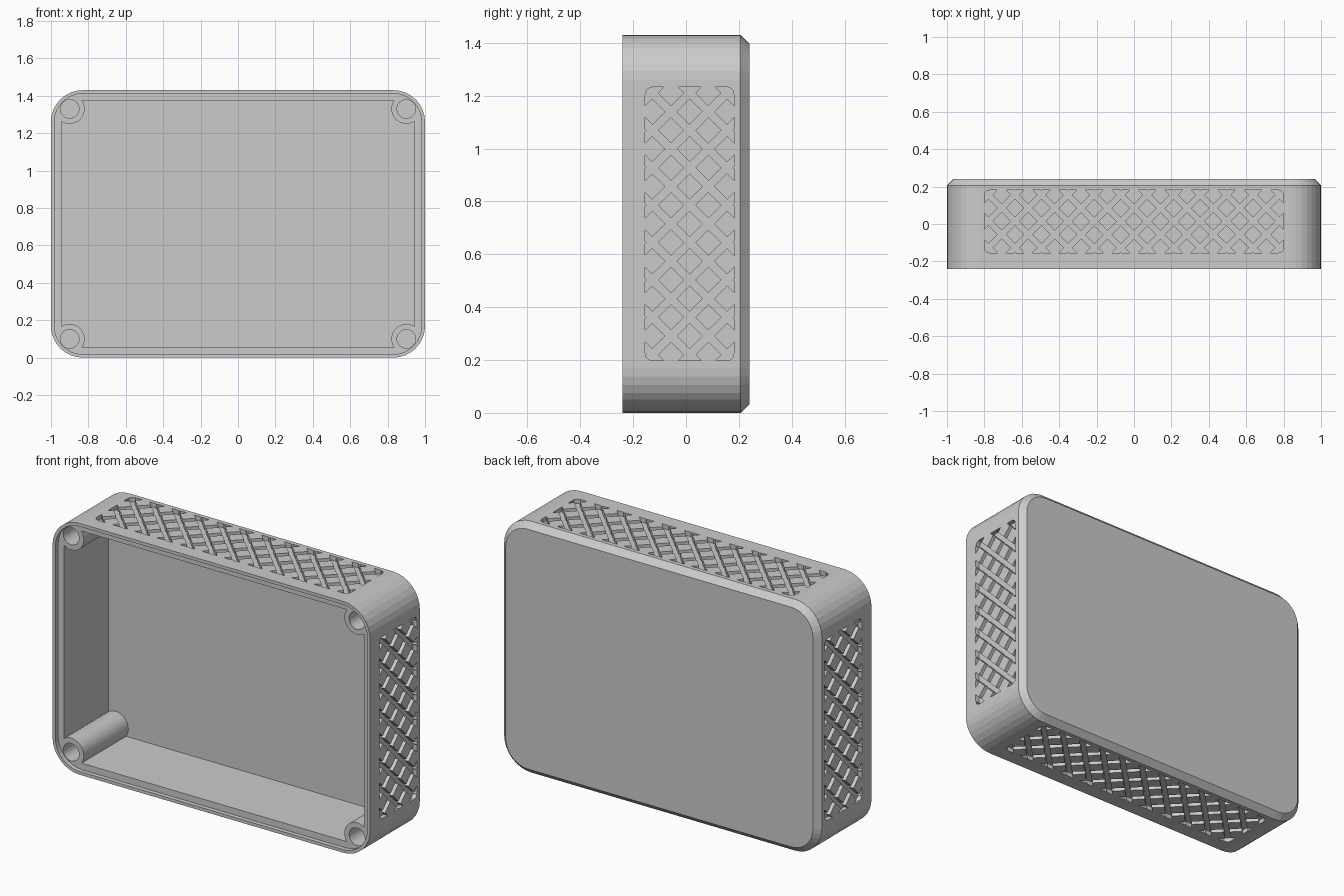
import bpy, bmesh, math
from mathutils import Vector

if "Cube" in bpy.data.objects:
    bpy.data.objects.remove(bpy.data.objects["Cube"])

H = 1.43            # height of the case
MID = H / 2
WALL = 0.055
PITCH = 0.1 / math.sqrt(2)   # half diagonal of one lattice cell
Y_AXIS = (Vector((1, 0, 0)), Vector((0, 0, 1)), Vector((0, 1, 0)), Vector((0, 0, MID)))


def arc(cx, cy, r, a0, a1, n):
    return [(cx + r * math.cos(math.radians(a0 + (a1 - a0) * i / n)),
             cy + r * math.sin(math.radians(a0 + (a1 - a0) * i / n))) for i in range(n + 1)]


def rounded(hx, hy, r, n=8):
    pts = []
    for k, (sx, sy) in enumerate(((1, 1), (-1, 1), (-1, -1), (1, -1))):
        pts += arc(sx * (hx - r), sy * (hy - r), r, 90 * k, 90 * k + 90, n)
    return pts


def solids(name, lofts, frame=Y_AXIS):
    """Each loft is a list of (2D profile, height) rings joined into a closed solid."""
    u, v, w, o = frame
    bm = bmesh.new()
    for loft in lofts:
        rings = [[bm.verts.new(o + u * a + v * b + w * h) for a, b in pts] for pts, h in loft]
        n = len(rings[0])
        for r0, r1 in zip(rings, rings[1:]):
            for i in range(n):
                bm.faces.new((r0[i], r0[(i + 1) % n], r1[(i + 1) % n], r1[i]))
        bm.faces.new(rings[0])
        bm.faces.new(rings[-1])
    bmesh.ops.recalc_face_normals(bm, faces=bm.faces)
    me = bpy.data.meshes.new(name)
    bm.to_mesh(me)
    bm.free()
    ob = bpy.data.objects.new(name, me)
    bpy.context.collection.objects.link(ob)
    return ob


def subtract(ob, cutter):
    cutter.hide_render = True
    m = ob.modifiers.new("cut", 'BOOLEAN')
    m.operation, m.solver, m.object = 'DIFFERENCE', 'EXACT', cutter
    bpy.context.view_layer.objects.active = ob
    bpy.ops.object.modifier_apply(modifier=m.name)
    bpy.data.objects.remove(cutter)


# outer body with chamfered back edge
C = 0.033
case = solids("case_shell", [[(rounded(1, MID, 0.17), -0.24),
                              (rounded(1, MID, 0.17), 0.24 - C),
                              (rounded(1 - C, MID - C, 0.17 - C), 0.24)]])

# stepped lip around the open front
subtract(case, solids("lip_cutter", [[(rounded(0.982, MID - 0.018, 0.152), -0.3),
                                      (rounded(0.982, MID - 0.018, 0.152), -0.215)]]))

# cavity that leaves a round screw post in each corner
px, pz, pr = 0.90, MID - 0.10, 0.08
a = math.degrees(math.asin((WALL - 0.10) / -pr))
post = arc(px, pz, pr, 270 + a, 180 - a, 14)
cavity = (post + [(-x, z) for x, z in reversed(post)]
          + [(-x, -z) for x, z in post] + [(x, -z) for x, z in reversed(post)])
subtract(case, solids("cavity_cutter", [[(cavity, -0.3), (cavity, 0.185)]]))

# screw holes in the posts
holes = []
for sx in (-1, 1):
    for sz in (-1, 1):
        ring = arc(sx * px, sz * pz, 0.05, 0, 360, 24)[:-1]
        holes.append([(ring, -0.3), (ring, 0.1)])
subtract(case, solids("hole_cutter", holes))


# shallow diagonal grooves on the four sides
def lattice(hu, hv, frame, depth=0.025):
    panel = rounded(hu, hv, 0.03, 5)
    cutter = solids("groove_cutter", [[(panel, -depth), (panel, 0.03)]], frame)
    d = 0.07 / math.sqrt(2)
    islands = []
    nu, nv = int(hu / PITCH) + 1, int(hv / PITCH) + 1
    for i in range(-nu, nu + 1):
        for j in range(-nv, nv + 1):
            if (i + j) % 2 == 0:
                x, y = i * PITCH, j * PITCH
                p = [(x + d, y), (x, y + d), (x - d, y), (x, y - d)]
                islands.append([(p, -0.1), (p, 0.1)])
    subtract(cutter, solids("diamond_cutter", islands, frame))
    subtract(case, cutter)


X, Y, Z = Vector((1, 0, 0)), Vector((0, 1, 0)), Vector((0, 0, 1))
for s in (-1, 1):
    lattice(0.5175, 0.169, (Z, Y, X * s, Vector((s, 0.014, MID))))
    lattice(0.80, 0.169, (X, Y, Z * s, Vector((0, 0.014, MID + s * MID))))
